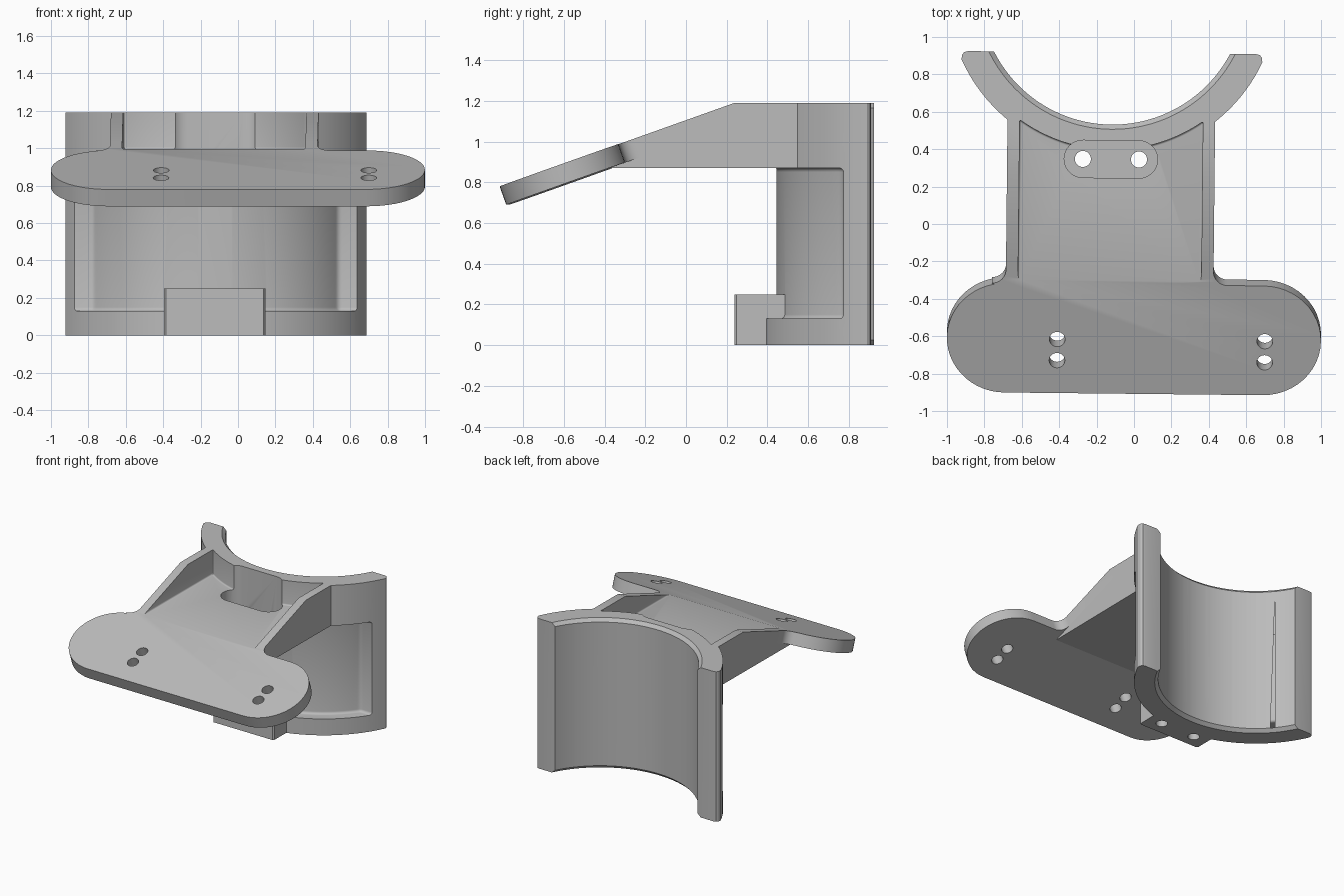
import bpy, bmesh
from math import radians, cos, sin, pi, sqrt, asin
from mathutils import Matrix, Vector

old = bpy.data.objects.get("Cube")
if old:
    bpy.data.objects.remove(old, do_unlink=True)

grey = bpy.data.materials.new("mid_grey")
grey.use_nodes = True
grey.diffuse_color = (0.5, 0.5, 0.5, 1)
grey.node_tree.nodes["Principled BSDF"].inputs["Base Color"].default_value = (0.5, 0.5, 0.5, 1)

C = -0.127            # symmetry line of cradle and arm
AXIS_Y = 1.24         # cradle axis
TOP, FLOOR, UNDER, LEDGE = 1.19, 0.995, 0.87, 0.13
TILT = radians(19.6)
# frame of the tilted plate: origin on its front top edge
plate_frame = Matrix.Translation((0.006, -0.908, 0.78)) @ Matrix.Rotation(TILT, 4, 'X')


def prism(name, outline, low, high, matrix=Matrix()):
    """Extrude a 2D outline along local z."""
    bm = bmesh.new()
    face = bm.faces.new([bm.verts.new((x, y, low)) for x, y in outline])
    out = bmesh.ops.extrude_face_region(bm, geom=[face])
    bmesh.ops.translate(bm, vec=(0, 0, high - low),
                        verts=[v for v in out["geom"] if isinstance(v, bmesh.types.BMVert)])
    bmesh.ops.recalc_face_normals(bm, faces=bm.faces)
    bmesh.ops.transform(bm, matrix=matrix, verts=bm.verts)
    mesh = bpy.data.meshes.new(name)
    bm.to_mesh(mesh)
    bm.free()
    mesh.materials.append(grey)
    obj = bpy.data.objects.new(name, mesh)
    bpy.context.collection.objects.link(obj)
    return obj


def arc(cx, cy, r, start, end, steps=16):
    return [(cx + r * cos(start + (end - start) * i / steps),
             cy + r * sin(start + (end - start) * i / steps)) for i in range(steps + 1)]


def front_arc(r, half):
    """Front-facing arc around the cradle axis, from -half to +half in x."""
    a = asin(half / r)
    return arc(C, AXIS_Y, r, -pi / 2 - a, -pi / 2 + a, 48)


def apply(obj, mod):
    bpy.ops.object.select_all(action='DESELECT')
    bpy.context.view_layer.objects.active = obj
    obj.select_set(True)
    bpy.ops.object.modifier_apply(modifier=mod.name)


def combine(obj, other, operation):
    mod = obj.modifiers.new("combine", 'BOOLEAN')
    mod.operation, mod.solver, mod.object = operation, 'EXACT', other
    apply(obj, mod)
    bpy.data.objects.remove(other, do_unlink=True)


def soften(obj, width):
    mod = obj.modifiers.new("fillet", 'BEVEL')
    mod.width, mod.segments, mod.limit_method = width, 4, 'ANGLE'
    mod.angle_limit = radians(40)
    apply(obj, mod)
    return obj


# cradle block with rounded rear corners
corner = [(0.802, 0.895), (0.79, 0.91), (0.77, 0.915)]
outline = front_arc(0.885, 0.804)
outline += [(C + x, y) for x, y in corner]
outline += [(C - x, y) for x, y in reversed(corner)]
body = prism("cradle_bracket", outline, 0, TOP)

# shallow recess around the front of the cradle
reach = sqrt(0.80 ** 2 - (AXIS_Y - 0.78) ** 2)
outline = front_arc(0.80, reach)
outline += [(C + 1.2, 0.78), (C + 1.2, 0), (C - 1.2, 0), (C - 1.2, 0.78)]
combine(body, soften(prism("recess", outline, LEDGE, UNDER), 0.02), 'DIFFERENCE')

# lower screw boss
boss = [(C - 0.27, 0.60), (C - 0.27, 0.25), (C - 0.26, 0.24),
        (C + 0.26, 0.24), (C + 0.27, 0.25), (C + 0.27, 0.60)]
combine(body, prism("lower_boss", boss, 0, 0.25), 'UNION')


def on_plate(v, w=0):
    p = plate_frame @ Vector((0, v, w))
    return p.y, p.z


# sloped arm, drawn as a side profile and extruded across x
side = Matrix(((0, 0, 1, 0), (1, 0, 0, 0), (0, 1, 0, 0), (0, 0, 0, 1)))
profile = [(-0.367, UNDER), (0.62, UNDER), (0.62, TOP),
           on_plate((TOP - 0.78) / sin(TILT)), on_plate(0.6)]
combine(body, prism("arm", profile, C - 0.555, C + 0.555, side), 'UNION')

# tilted mounting plate: rounded ends and a filleted neck into the arm
R, F = 0.31, 0.075
left, right = C - 0.555 - 0.006, C + 0.555 - 0.006
outline = arc(R - 1, R, R, 1.5 * pi, 0.56 * pi, 24)
outline += arc(left - F, 2 * R + F, F, -pi / 2, 0, 8)
outline += [(left, 0.76), (right, 0.76)]
outline += arc(right + F, 2 * R + F, F, pi, 1.5 * pi, 8)
outline += arc(1 - R, R, R, pi / 2, -pi / 2, 24)
combine(body, prism("mounting_plate", outline, -0.096, 0, plate_frame), 'UNION')

# pocket between the arm walls, closed by the cradle wall
outline = front_arc(0.845, 0.49) + [(C + 0.49, -0.42), (C - 0.49, -0.42)]
combine(body, soften(prism("pocket", outline, FLOOR, 1.5), 0.025), 'DIFFERENCE')

# long slot giving access to the boss screws
slot = arc(C + 0.15, 0.345, 0.1, -pi / 2, pi / 2) + arc(C - 0.15, 0.345, 0.1, pi / 2, 1.5 * pi)
combine(body, prism("access_slot", slot, 0.25, 1.5), 'DIFFERENCE')

# cradle bore, with a chamfer at both ends
circle = arc(C, AXIS_Y, 0.71, 0, 2 * pi, 128)[:-1]
combine(body, prism("bore", circle, -0.1, 1.3), 'DIFFERENCE')
for z, sign in ((0, 1), (TOP, -1)):
    wide = arc(C, AXIS_Y, 0.745, 0, 2 * pi, 128)[:-1]
    cone = prism("bore_chamfer", wide, z - sign * 0.01, z + sign * 0.035)
    for v in cone.data.vertices:
        if abs(v.co.z - z) > 0.02:
            v.co.x = C + (v.co.x - C) * 0.70 / 0.745
            v.co.y = AXIS_Y + (v.co.y - AXIS_Y) * 0.70 / 0.745
    combine(body, cone, 'DIFFERENCE')

# screw holes
for x in (C - 0.15, C + 0.15):
    combine(body, prism("boss_hole", arc(x, 0.345, 0.043, 0, 2 * pi, 32)[:-1], -0.1, 0.4), 'DIFFERENCE')
for x in (-0.41, 0.70):
    for v in (0.185, 0.305):
        hole = arc(x, v, 0.042, 0, 2 * pi, 32)[:-1]
        combine(body, prism("plate_hole", hole, -0.3, 0.2, plate_frame), 'DIFFERENCE')

# the whole bracket sits very slightly turned
body.rotation_euler.z = radians(-0.6)
bpy.ops.object.select_all(action='DESELECT')
bpy.context.view_layer.objects.active = body
body.select_set(True)
bpy.ops.object.shade_smooth_by_angle(angle=radians(30))
